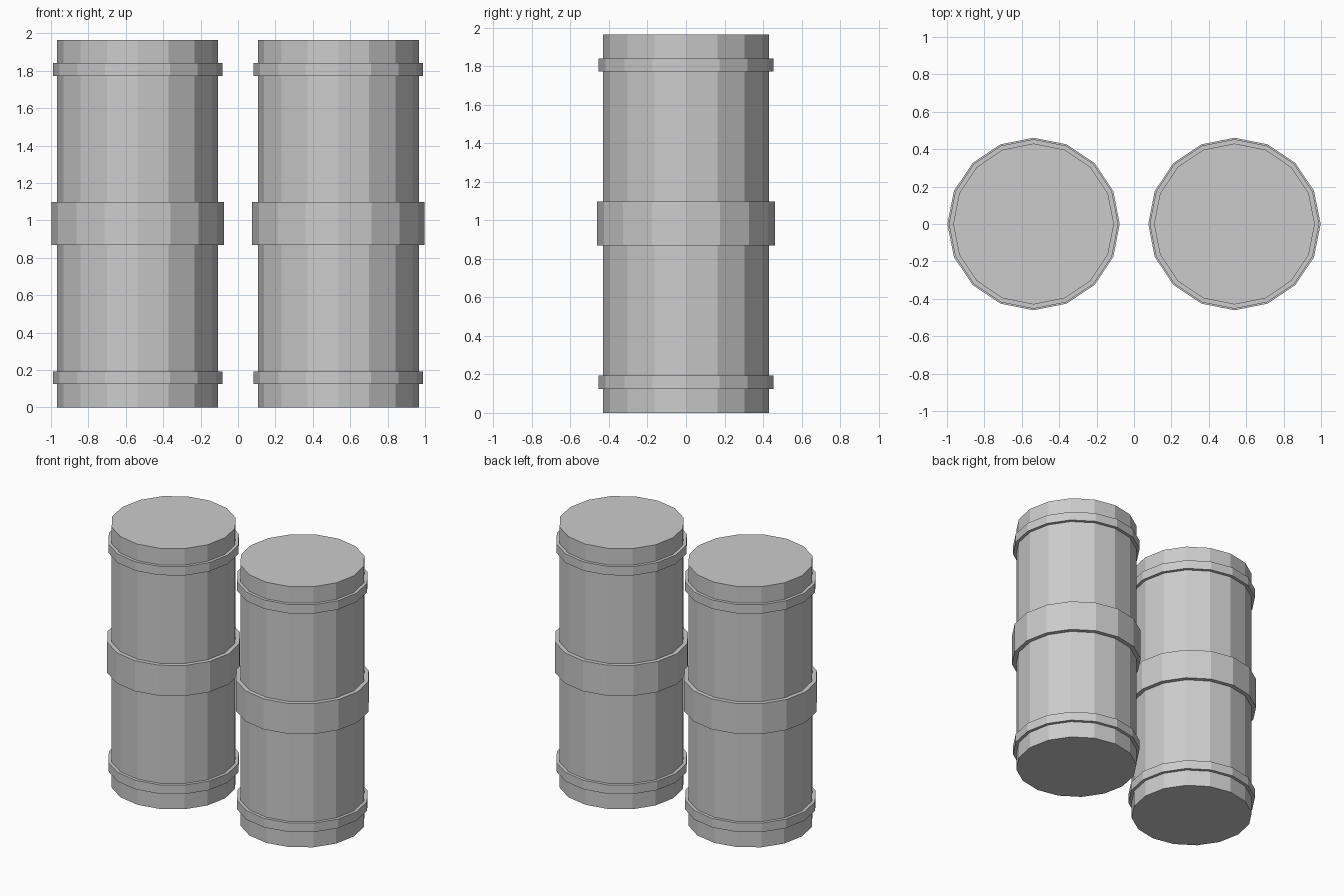
import bpy, bmesh
from math import cos, sin, pi

if "Cube" in bpy.data.objects:
    bpy.data.objects.remove(bpy.data.objects["Cube"])

SIDES = 16
BODY_R, HEIGHT, OFFSET = 0.43, 1.965, 0.537


def lathe(name, profile, x, caps=False):
    """Spin a (radius, z) profile into a flat-faceted shell."""
    bm = bmesh.new()
    rings = [[bm.verts.new((r * cos(2 * pi * i / SIDES), r * sin(2 * pi * i / SIDES), z))
              for i in range(SIDES)] for r, z in profile]
    for a, b in zip(rings, rings[1:]):
        for i in range(SIDES):
            j = (i + 1) % SIDES
            bm.faces.new((a[i], a[j], b[j], b[i]))
    if caps:
        bm.faces.new(rings[0][::-1])
        bm.faces.new(rings[-1])
    mesh = bpy.data.meshes.new(name)
    bm.to_mesh(mesh)
    bm.free()
    obj = bpy.data.objects.new(name, mesh)
    obj.location.x = x
    bpy.context.collection.objects.link(obj)
    return obj


def band(name, radius, z0, z1, x):
    lathe(name, [(BODY_R, z0), (radius, z0), (radius, z1), (BODY_R, z1)], x)


for side, x in (("left", -OFFSET), ("right", OFFSET)):
    # Closed cylinder body
    lathe(side + "_body", [(BODY_R, 0), (BODY_R, HEIGHT)], x, caps=True)
    # Narrow bands near the ends, wide band in the middle
    band(side + "_lower_band", 0.453, 0.125, 0.193, x)
    band(side + "_middle_band", 0.461, 0.868, 1.098, x)
    band(side + "_upper_band", 0.453, 1.773, 1.84, x)
